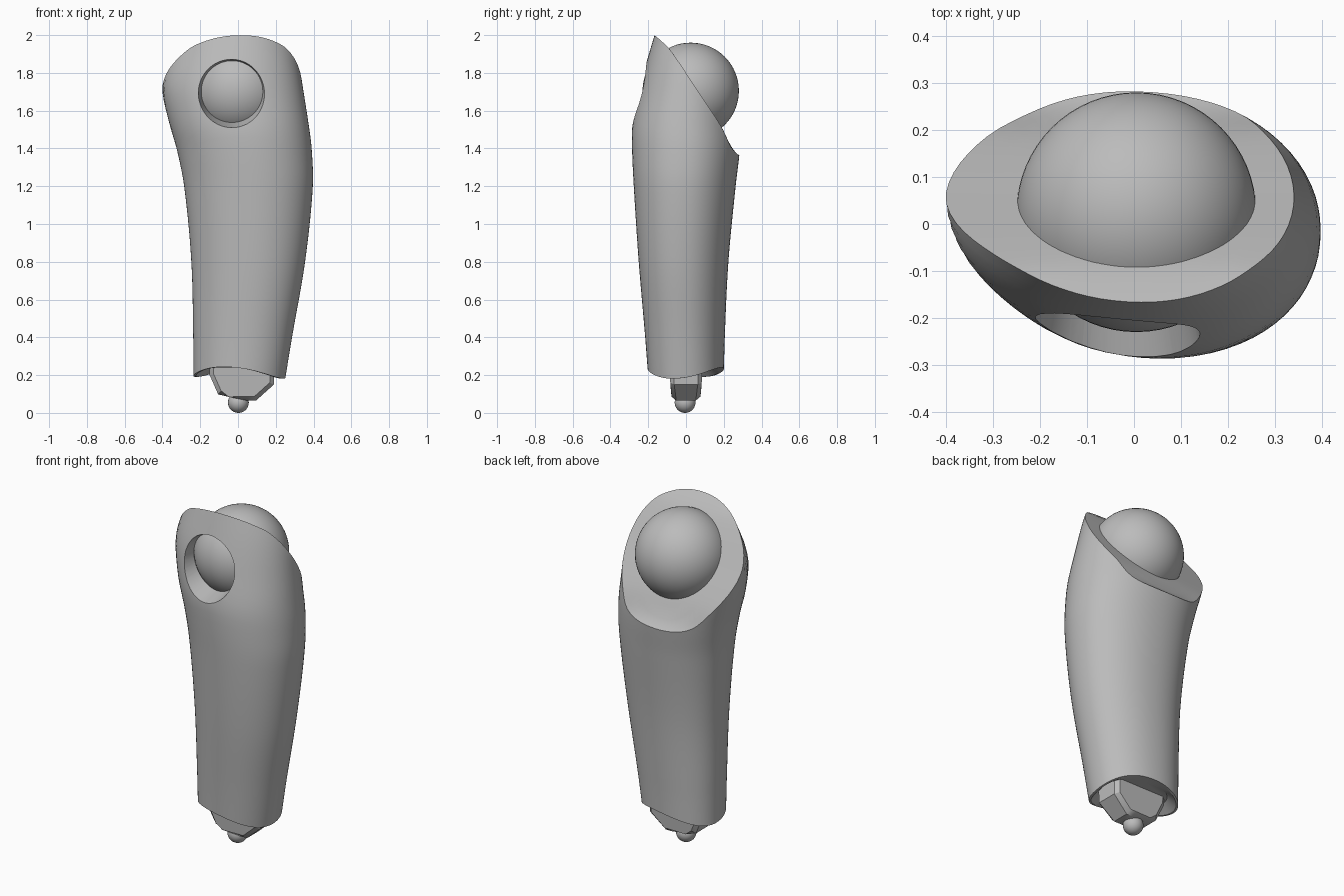
import bpy, bmesh, math
from mathutils import Vector, Matrix

cube = bpy.data.objects.get("Cube")
if cube:
    bpy.data.objects.remove(cube, do_unlink=True)

grey = bpy.data.materials.new("plain_grey")
grey.use_nodes = True
grey.diffuse_color = (0.5, 0.5, 0.5, 1)
grey.node_tree.nodes["Principled BSDF"].inputs["Base Color"].default_value = grey.diffuse_color

# Body stations: height, right x, left x, front y, back y
STATIONS = [
    (0.15, -0.235, 0.245, -0.196, 0.198), (0.40, -0.237, 0.286, -0.215, 0.204),
    (0.80, -0.247, 0.355, -0.249, 0.223), (1.20, -0.285, 0.396, -0.275, 0.261),
    (1.40, -0.325, 0.39, -0.284, 0.284), (1.52, -0.36, 0.375, -0.282, 0.287),
    (1.70, -0.40, 0.347, -0.247, 0.287), (1.80, -0.39, 0.331, -0.223, 0.287),
    (1.90, -0.352, 0.31, -0.195, 0.287), (2.05, -0.285, 0.265, -0.15, 0.287)]
# Sloping top, as y and z
SLOPE = [(-0.30, 2.10), (-0.17, 2.002), (-0.13, 1.968), (-0.085, 1.924), (0.05, 1.724),
         (0.19, 1.51), (0.24, 1.405), (0.29, 1.358), (0.35, 1.34)]
COLS, ROWS = 72, 36


def sample(table, t):
    """Smooth interpolation of a table by its first column."""
    t = min(max(t, table[0][0]), table[-1][0])
    i = max(k for k in range(len(table) - 1) if table[k][0] <= t)

    def slope(k, c):
        a, b = table[max(k - 1, 0)], table[min(k + 1, len(table) - 1)]
        return (b[c] - a[c]) / (b[0] - a[0])
    p, q = table[i], table[i + 1]
    h = q[0] - p[0]
    u = (t - p[0]) / h
    return [(2*u**3 - 3*u**2 + 1) * p[c] + (u**3 - 2*u**2 + u) * h * slope(i, c)
            + (3*u**2 - 2*u**3) * q[c] + (u**3 - u**2) * h * slope(i + 1, c)
            for c in range(1, len(p))]


def top_z(y):
    return sample(SLOPE, y)[0]


def skin(angle, z):
    """Point on the rounded body section, whose right side sweeps back."""
    right, left, front, back = sample(STATIONS, z)
    c, s = math.cos(angle), math.sin(angle)
    dx = (left - right) / 2 * math.copysign(abs(c) ** 0.95, c)
    dy = (back - front) / 2 * math.copysign(abs(s) ** 0.95, s)
    sweep = 0.13 * dx * dx - 0.075 * dx
    return Vector(((left + right) / 2 + dx, (front + back) / 2 + dy + sweep, z))


def rim_height(angle):
    lo, hi = 1.2, 2.04
    for _ in range(30):
        mid = (lo + hi) / 2
        if mid < top_z(skin(angle, mid).y):
            lo = mid
        else:
            hi = mid
    return lo


def finish(name, bm, angle=30):
    bmesh.ops.recalc_face_normals(bm, faces=bm.faces)
    mesh = bpy.data.meshes.new(name)
    bm.to_mesh(mesh)
    bm.free()
    mesh.materials.append(grey)
    obj = bpy.data.objects.new(name, mesh)
    bpy.context.collection.objects.link(obj)
    smooth(obj, angle)
    return obj


def smooth(obj, angle):
    bpy.ops.object.select_all(action='DESELECT')
    obj.select_set(True)
    bpy.context.view_layer.objects.active = obj
    bpy.ops.object.shade_smooth_by_angle(angle=math.radians(angle))


# Body: recessed underside, wall, then sloping top, ring by ring
angles = [math.tau * k / COLS for k in range(COLS)]
bottoms = [skin(a, 0.214 - 0.028 * math.cos(2 * a + 0.6) - 0.005 * math.cos(a)) for a in angles]
rings = [[Vector((p.x * 0.75, p.y * 0.75, 0.24)) for p in bottoms],
         [Vector((p.x * 0.95, p.y * 0.95, p.z)) for p in bottoms]]
tops = [rim_height(a) for a in angles]
for r in range(ROWS + 1):
    f = r / ROWS
    rings.append([skin(a, b.z + (t - b.z) * f) for a, b, t in zip(angles, bottoms, tops)])
rim = rings[-1]
centre = Vector((-0.02, 0.06, 0))
for scale in (0.93, 0.8, 0.65, 0.5, 0.3):
    ring = []
    for p in rim:
        q = centre + (p - centre) * scale
        ring.append(Vector((q.x, q.y, top_z(q.y))))
    rings.append(ring)

bm = bmesh.new()
loops = [[bm.verts.new(p) for p in ring] for ring in rings]
for a, b in zip(loops, loops[1:]):
    for k in range(COLS):
        n = (k + 1) % COLS
        bm.faces.new((a[k], a[n], b[n], b[k]))
bm.faces.new(loops[0])
bm.faces.new(loops[-1])
body = finish("body", bm)

# Flared round opening in the front
bm = bmesh.new()
bmesh.ops.create_cone(bm, cap_ends=True, segments=64, radius1=0.212, radius2=0.15, depth=0.26,
                      matrix=Matrix.Translation((-0.039, -0.24, 1.70)) @ Matrix.Rotation(-math.pi / 2, 4, 'X'))
cutter = finish("opening_cutter", bm)
cutter.hide_render = True
cut = body.modifiers.new("opening", 'BOOLEAN')
cut.object = cutter
cut.solver = 'EXACT'
bpy.context.view_layer.objects.active = body
bpy.ops.object.modifier_apply(modifier=cut.name)
bpy.data.objects.remove(cutter, do_unlink=True)
smooth(body, 30)


def ball(name, place, radius):
    bm = bmesh.new()
    bmesh.ops.create_uvsphere(bm, u_segments=64, v_segments=32, radius=radius,
                              matrix=Matrix.Translation(place))
    finish(name, bm, 60)


ball("shoulder_ball", (0.005, 0.025, 1.705), 0.255)
ball("wrist_ball", (0.002, -0.005, 0.055), 0.055)

# Wrist block: extruded profile, narrower at the bottom
profile = [(-0.15, 0.30), (-0.15, 0.20), (-0.105, 0.098), (-0.05, 0.085),
           (0.05, 0.065), (0.095, 0.065), (0.19, 0.15), (0.195, 0.30)]
bm = bmesh.new()
sides = []
for side in (-1, 1):
    sides.append([bm.verts.new((x, side * (0.065 + 0.13 * min(z, 0.2)), z)) for x, z in profile])
    bm.faces.new(sides[-1])
for k in range(len(profile)):
    n = (k + 1) % len(profile)
    bm.faces.new((sides[0][k], sides[0][n], sides[1][n], sides[1][k]))
bmesh.ops.bevel(bm, geom=[e for e in bm.edges if abs(e.verts[0].co.y - e.verts[1].co.y) < 0.05],
                offset=0.022, segments=1, affect='EDGES')
finish("wrist_block", bm)
